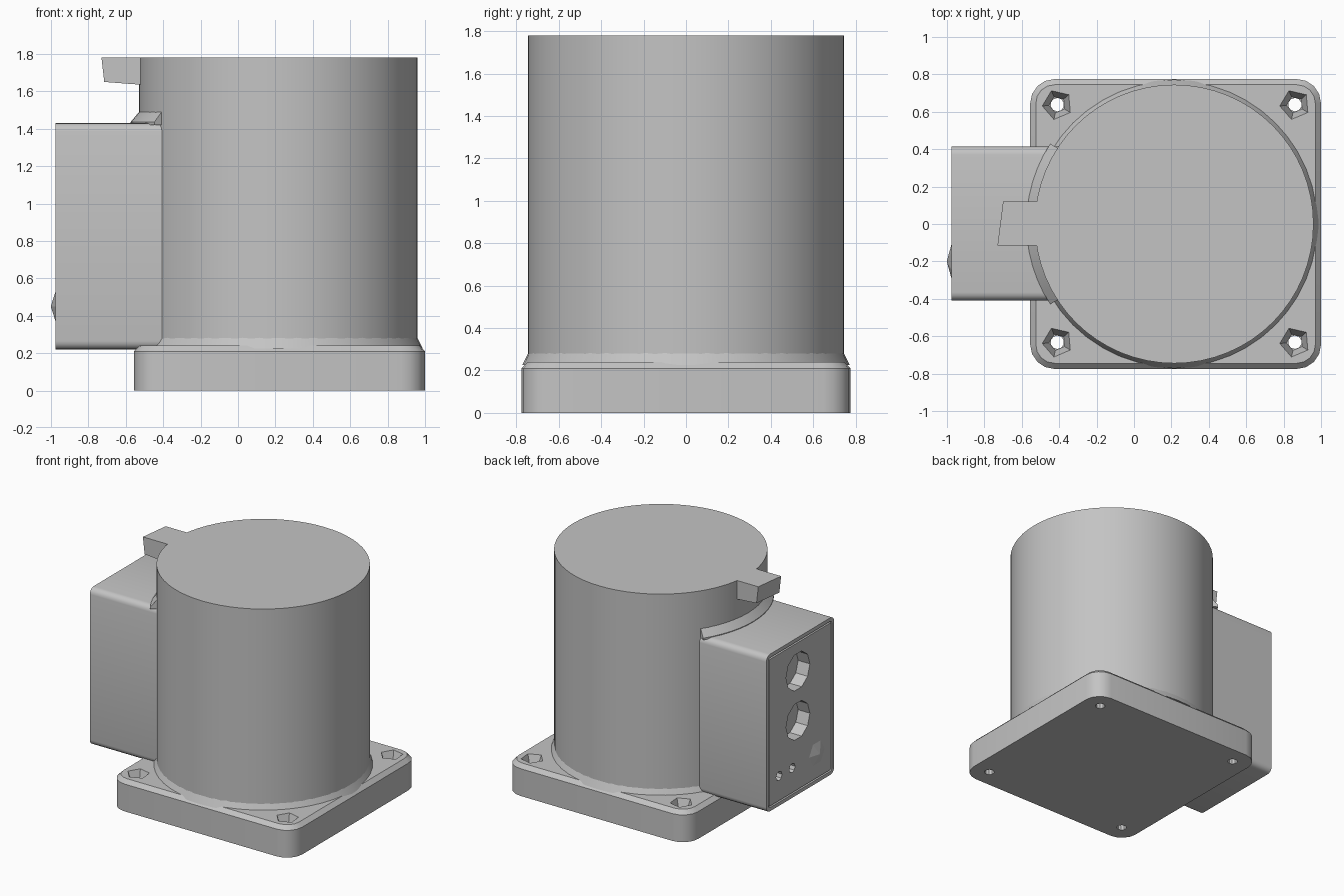
import bpy, bmesh, math
from mathutils import Matrix, Vector

if "Cube" in bpy.data.objects:
    bpy.data.objects.remove(bpy.data.objects["Cube"])

grey = bpy.data.materials.new("casing grey")
grey.diffuse_color = (0.55, 0.55, 0.55, 1)
grey.use_nodes = True
grey.node_tree.nodes["Principled BSDF"].inputs["Base Color"].default_value = grey.diffuse_color
CX, R = 0.215, 0.745          # drum axis and radius


def finish(name, bm, smooth=True):
    bmesh.ops.recalc_face_normals(bm, faces=bm.faces)
    me = bpy.data.meshes.new(name)
    bm.to_mesh(me)
    bm.free()
    me.materials.append(grey)
    ob = bpy.data.objects.new(name, me)
    bpy.context.collection.objects.link(ob)
    if smooth:
        bpy.ops.object.select_all(action='DESELECT')
        bpy.context.view_layer.objects.active = ob
        ob.select_set(True)
        bpy.ops.object.shade_smooth_by_angle(angle=math.radians(30))
    return ob


def box(lo, hi):
    bm = bmesh.new()
    bmesh.ops.create_cube(bm, size=1)
    for v in bm.verts:
        v.co = Vector([(lo[i] + hi[i]) / 2 + v.co[i] * (hi[i] - lo[i]) for i in range(3)])
    return bm


def bevel_along(bm, axis, width, segments):
    edges = [e for e in bm.edges
             if abs((e.verts[0].co - e.verts[1].co).normalized()[axis]) > 0.9]
    bmesh.ops.bevel(bm, geom=edges, offset=width, segments=segments,
                    profile=0.5, affect='EDGES')


def add_cone(bm, pos, r1, r2, depth, sides, axis='Z', turn=0.0):
    m = Matrix.Translation(pos)
    if axis == 'X':
        m = m @ Matrix.Rotation(math.pi / 2, 4, 'Y')
    m = m @ Matrix.Rotation(turn, 4, 'Z')
    bmesh.ops.create_cone(bm, cap_ends=True, segments=sides, radius1=r1,
                          radius2=r2, depth=depth, matrix=m)


def cut(ob, bm):
    cutter = finish("cutter", bm, False)
    cutter.hide_render = True
    mod = ob.modifiers.new("holes", 'BOOLEAN')
    mod.operation, mod.solver, mod.object = 'DIFFERENCE', 'EXACT', cutter
    bpy.context.view_layer.objects.active = ob
    bpy.ops.object.modifier_apply(modifier=mod.name)
    bpy.data.objects.remove(cutter)


# Square flange with rounded corners and a sloped top rim
bm = box((-0.555, -0.775, 0), (1.0, 0.775, 0.21))
bevel_along(bm, 2, 0.13, 4)
top = max(bm.faces, key=lambda f: f.calc_center_median().z)
bmesh.ops.inset_region(bm, faces=[top], thickness=0.03, depth=0.03)
flange = finish("base_flange", bm)

# Corner bolt holes with five-sided countersinks
corners = [(x, y) for x in (-0.41, 0.86) for y in (-0.632, 0.638)]
bm = bmesh.new()
for x, y in corners:
    add_cone(bm, (x, y, 0.1), 0.036, 0.036, 0.5, 10)
cut(flange, bm)
bm = bmesh.new()
for x, y in corners:
    add_cone(bm, (x, y, 0.2), 0.045, 0.085, 0.1, 5, turn=0.4)
cut(flange, bm)

# Main drum
bm = bmesh.new()
add_cone(bm, (CX, 0, 0.98), R, R, 1.6, 64)
finish("drum", bm)

# Sloped collar where the drum meets the flange
bm = bmesh.new()
add_cone(bm, (CX, 0, 0.255), 0.772, R - 0.002, 0.06, 48)
finish("base_collar", bm)

# Side housing with a grooved end panel
bm = box((-0.975, -0.41, 0.22), (0.1, 0.415, 1.43))
bevel_along(bm, 0, 0.045, 4)
end = min(bm.faces, key=lambda f: f.calc_center_median().x)
for thick, depth in ((0.028, 0), (0.006, -0.012), (0.006, 0.012)):
    bmesh.ops.inset_region(bm, faces=[end], thickness=thick, depth=depth)
housing = finish("side_housing", bm)

# Two large ports and two small holes in the end panel
bm = bmesh.new()
for y, z, r, sides in ((0.03, 1.17, 0.145, 10), (0.03, 0.79, 0.145, 10),
                       (0.26, 0.45, 0.036, 8), (0.10, 0.45, 0.036, 8)):
    add_cone(bm, (-0.975, y, z), r, r, 0.2, sides, 'X')
cut(housing, bm)

# Pointed button on the end panel
bm = bmesh.new()
add_cone(bm, (-0.986, -0.2, 0.45), 0.004, 0.105, 0.028, 6, 'X')
finish("panel_button", bm, False)

# Sloped fillet between housing top and drum
bm = bmesh.new()
rows = []
for i in range(13):
    a = math.pi + math.radians(-33 + 66 * i / 12)
    rows.append([bm.verts.new((CX + r * math.cos(a), r * math.sin(a), z))
                 for r, z in ((0.70, 1.42), (0.79, 1.42), (0.79, 1.435), (0.735, 1.50))])
for a, b in zip(rows, rows[1:]):
    for k in range(4):
        bm.faces.new((a[k], a[(k + 1) % 4], b[(k + 1) % 4], b[k]))
bm.faces.new(rows[0])
bm.faces.new(rows[-1])
finish("housing_fillet", bm)

# Slightly skewed tab at the top of the drum
bm = box((-0.73, -0.115, 1.65), (-0.45, 0.12, 1.78))
for v in bm.verts:
    if v.co.x < -0.6:
        v.co.x += (0.03 if v.co.y > 0 else 0) + (0.015 if v.co.z < 1.7 else 0)
    elif v.co.z < 1.7:
        v.co.z -= 0.02
finish("top_tab", bm, False)
